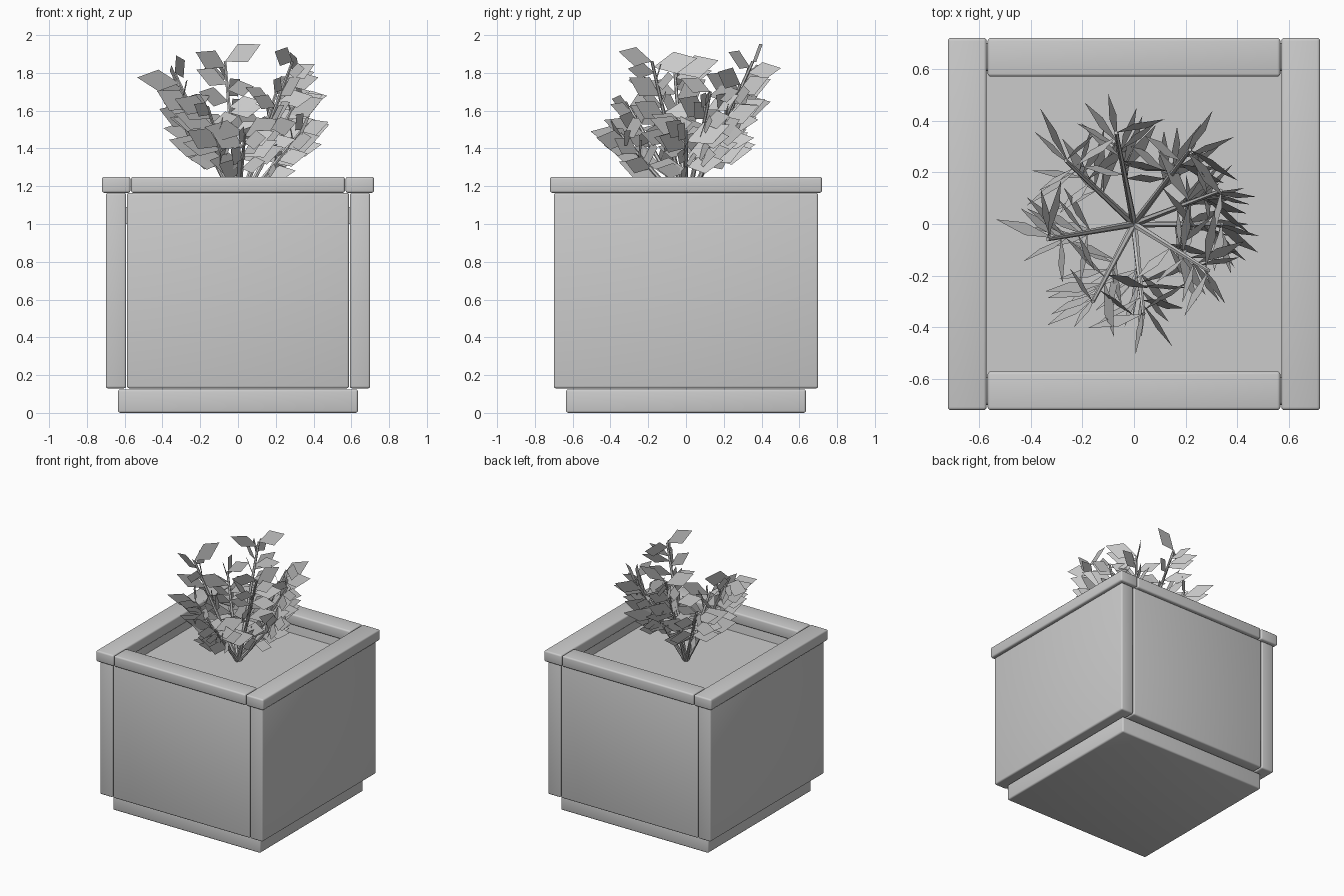
import bpy, bmesh, math, random
from mathutils import Vector

if "Cube" in bpy.data.objects:
    bpy.data.objects.remove(bpy.data.objects["Cube"])

random.seed(7)


def box(name, x0, x1, y0, y1, z0, z1, bevel=0.012):
    bm = bmesh.new()
    bmesh.ops.create_cube(bm, size=1)
    for v in bm.verts:
        v.co = ((x0 + x1) / 2 + v.co.x * (x1 - x0),
                (y0 + y1) / 2 + v.co.y * (y1 - y0),
                (z0 + z1) / 2 + v.co.z * (z1 - z0))
    if bevel:
        bmesh.ops.bevel(bm, geom=bm.edges[:], offset=bevel, segments=3,
                        profile=0.5, affect='EDGES')
    obj = finish(name, bm)
    bpy.ops.object.select_all(action='DESELECT')
    obj.select_set(True)
    bpy.context.view_layer.objects.active = obj
    bpy.ops.object.shade_smooth_by_angle(angle=math.radians(40))
    return obj


def finish(name, bm):
    mesh = bpy.data.meshes.new(name)
    bm.to_mesh(mesh)
    bm.free()
    obj = bpy.data.objects.new(name, mesh)
    bpy.context.collection.objects.link(obj)
    return obj


# Plinth and soil
box("plinth", -0.635, 0.635, -0.635, 0.635, 0, 0.125)
box("soil", -0.595, 0.595, -0.595, 0.595, 1.0, 1.09, 0)

# Walls and rim boards, one pair per direction
for s, side, end in ((-1, "left", "front"), (1, "right", "back")):
    a, b = sorted((s * 0.592, s * 0.70))
    box(side + "_wall", a, b, -0.70, 0.70, 0.13, 1.165)
    box(end + "_wall", -0.588, 0.588, a, b, 0.13, 1.165)
    a, b = sorted((s * 0.57, s * 0.72))
    box(side + "_rim", a, b, -0.72, 0.72, 1.165, 1.25)
    box(end + "_rim", -0.566, 0.566, a, b, 1.165, 1.25)

# Stem tips: angle, reach, height
stems = [(0, 0.34, 1.50), (21, 0.36, 1.70), (53, 0.36, 1.74),
         (101, 0.36, 1.86), (137, 0.36, 1.62), (190, 0.34, 1.80),
         (242, 0.34, 1.62), (276, 0.35, 1.48), (328, 0.34, 1.86)]
root = Vector((0, 0, 1.08))
up = Vector((0, 0, 1))
stem_bm, leaf_bm = bmesh.new(), bmesh.new()

for angle, reach, height in stems:
    a = math.radians(angle)
    tip = Vector((reach * math.cos(a), reach * math.sin(a), height))
    axis = tip - root

    # Tapered six-sided stem
    cone = bmesh.ops.create_cone(stem_bm, cap_ends=True, segments=6,
                                 radius1=0.014, radius2=0.008, depth=axis.length)
    rot = up.rotation_difference(axis).to_matrix()
    for v in cone["verts"]:
        v.co = rot @ v.co + (root + tip) / 2

    # Diamond leaves, rising outward and standing nearly on edge
    count = 16
    for i in range(count):
        base = root + axis * (0.42 + 0.58 * i / (count - 1))
        turn = a + i * 2.4 + random.uniform(-0.4, 0.4)
        if math.cos(turn - a) < -0.5:
            turn += math.pi * random.uniform(0.6, 1.2)
        flat = Vector((math.cos(turn), math.sin(turn), 0))
        rise = random.uniform(0.1, 0.5)
        d = (flat + up * rise).normalized()
        across = Vector((-flat.y, flat.x, 0))
        side = (up - flat * rise + across * random.uniform(0.2, 0.45)).normalized()
        length = random.uniform(0.16, 0.25)
        mid = base + d * length * 0.5
        w = side * length * 0.26
        leaf_bm.faces.new([leaf_bm.verts.new(p) for p in
                           (base, mid - w, base + d * length, mid + w)])

finish("stems", stem_bm)
finish("leaves", leaf_bm)
